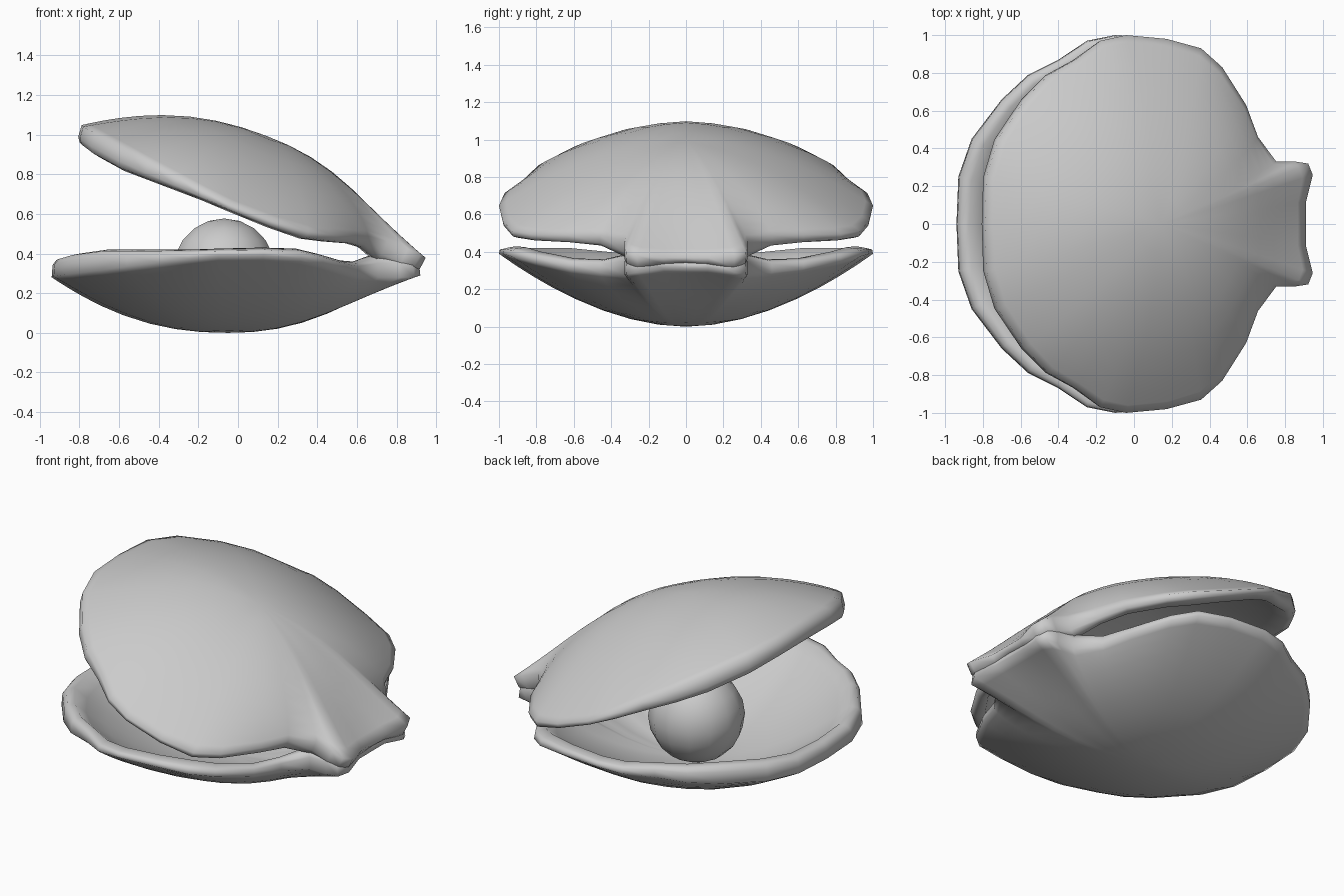
import bpy, math
from mathutils import Vector, Matrix

if "Cube" in bpy.data.objects:
    bpy.data.objects.remove(bpy.data.objects["Cube"])

# Half outline of a valve: x, y, outer edge height, rim top height
HALF = [(-.94, 0, .28, .375), (-.93, .25, .285, .38), (-.86, .45, .295, .40),
        (-.70, .66, .315, .42), (-.56, .79, .335, .42), (-.40, .87, .355, .42),
        (-.25, .97, .375, .42), (-.10, 1.0, .39, .425), (.13, .98, .39, .43),
        (.32, .93, .375, .425), (.43, .83, .35, .40), (.55, .63, .31, .365),
        (.61, .46, .29, .36), (.71, .33, .28, .39), (.82, .33, .28, .39),
        (.89, .32, .28, .38), (.92, .26, .29, .40), (.89, .12, .31, .37),
        (.89, 0, .31, .36)]
LOOP = HALF + [(x, -y, a, b) for x, y, a, b in HALF[-2:0:-1]]
CX = -.05


def valve(name, matrix, flip):
    n = len(LOOP)
    rings = [(t, 'out') for t in (.15, .3, .45, .6, .72, .82, .9, .96, 1)]
    rings += [(.995, 'edge'), (.975, 'top'), (.93, 'top')]
    rings += [(t, 'in') for t in (.86, .74, .6, .45, .3, .15)]
    verts = [Vector((CX, 0, 0))]
    for t, kind in rings:
        for x, y, zo, zt in LOOP:
            dx, a = x - CX, math.atan2(y, x - CX)
            # inner rings relax to an oval so the hinge ears fade out
            rx = .83 if dx > 0 else .88
            r = 1 / math.hypot(math.cos(a) / rx, math.sin(a))
            w = t ** 5
            px = CX + t * (dx * w + r * math.cos(a) * (1 - w))
            py = t * (y * w + r * math.sin(a) * (1 - w))
            e = 2.25 - .4 * abs(math.sin(a))
            if kind == 'out':
                # height follows the relaxed radius
                z = zo * t ** e
            elif kind == 'edge':
                z = zo + .65 * (zt - zo)
            elif kind == 'top':
                z = zt - (.008 if t > .95 else 0)
            else:
                z = .055 + (zt - .065) * (t / .93) ** e
            verts.append(Vector((px, py, z)))
    verts.append(Vector((CX, 0, .055)))
    last, m = len(verts) - 1, len(rings)
    faces = []
    for i in range(n):
        j = (i + 1) % n
        faces.append((0, 1 + i, 1 + j))
        for k in range(m - 1):
            p, q = 1 + k * n, 1 + (k + 1) * n
            faces.append((p + i, q + i, q + j, p + j))
        p = 1 + (m - 1) * n
        faces.append((p + i, last, p + j))
    # loop runs clockwise from above, so the outer skin already faces down
    if flip:
        faces = [f[::-1] for f in faces]
    me = bpy.data.meshes.new(name)
    me.from_pydata([matrix @ v for v in verts], [], faces)
    me.polygons.foreach_set('use_smooth', [True] * len(me.polygons))
    me.update()
    ob = bpy.data.objects.new(name, me)
    bpy.context.collection.objects.link(ob)
    return ob


# Lower valve, and the same valve mirrored and swung open about the hinge
valve('lower_shell', Matrix.Identity(4), False)
pivot = Vector((.88, 0, .33))
swing = (Matrix.Translation(pivot + Vector((.015, 0, .025)))
         @ Matrix.Rotation(math.radians(20.8), 4, 'Y')
         @ Matrix.Diagonal((1, 1, -1, 1)) @ Matrix.Translation(-pivot))
valve('upper_shell', swing, True)

# Pearl resting in the lower valve
bpy.ops.mesh.primitive_uv_sphere_add(segments=14, ring_count=10, radius=.265,
                                     location=(-.07, 0, .312))
bpy.context.object.name = 'pearl'
bpy.ops.object.shade_smooth()
